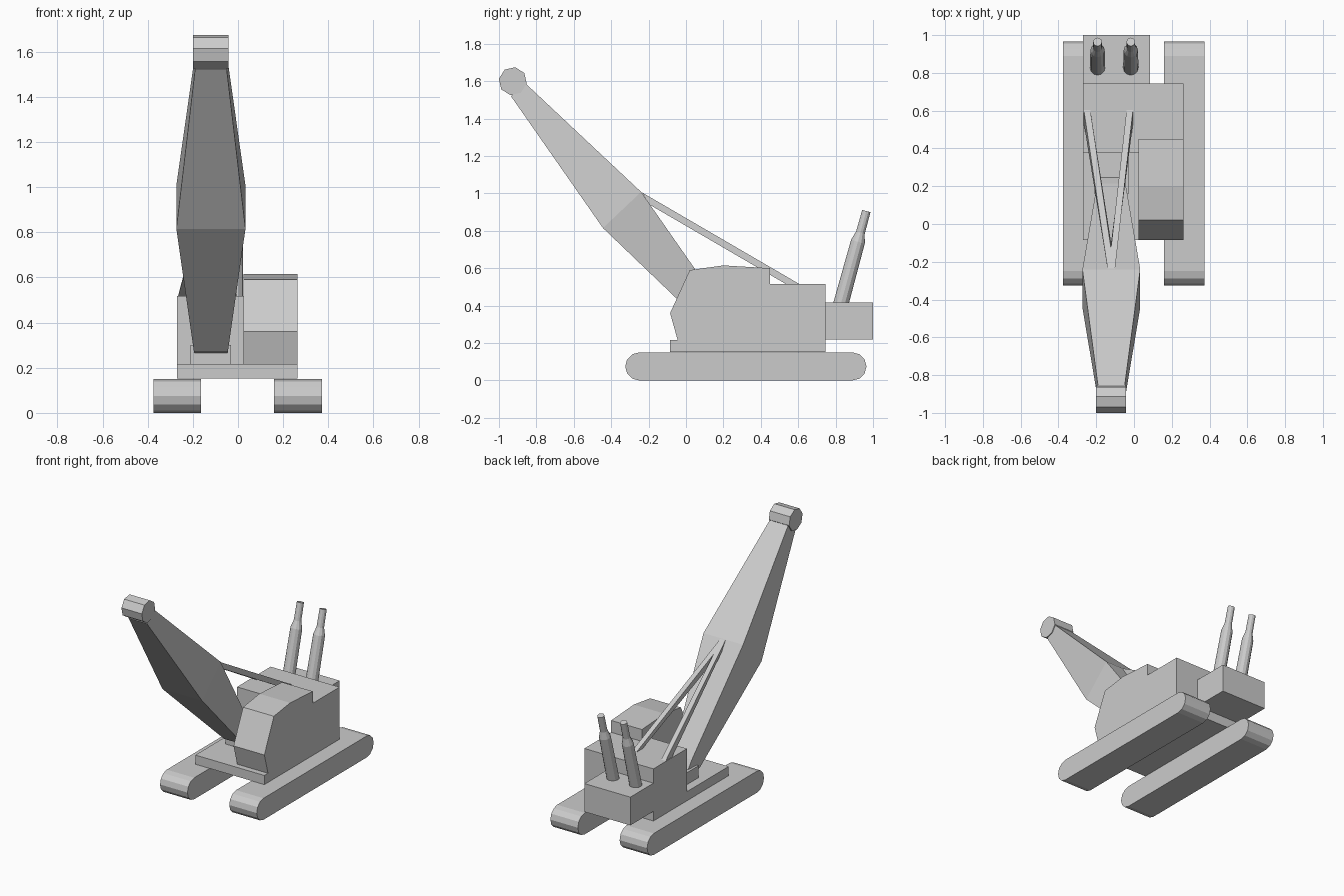
import bpy, bmesh, math
from mathutils import Vector

if "Cube" in bpy.data.objects:
    bpy.data.objects.remove(bpy.data.objects["Cube"])


def make(name, verts, faces):
    me = bpy.data.meshes.new(name)
    me.from_pydata([tuple(v) for v in verts], [], faces)
    bm = bmesh.new()
    bm.from_mesh(me)
    bmesh.ops.recalc_face_normals(bm, faces=bm.faces)
    bm.to_mesh(me)
    bm.free()
    ob = bpy.data.objects.new(name, me)
    bpy.context.collection.objects.link(ob)
    return ob


def loft(name, rings):
    """Skin a list of equal-length rings and cap both ends."""
    n = len(rings[0])
    verts = [v for r in rings for v in r]
    faces = [list(range(n)), list(range(len(verts) - n, len(verts)))]
    for k in range(len(rings) - 1):
        a, b = k * n, (k + 1) * n
        faces += [[a + i, a + (i + 1) % n, b + (i + 1) % n, b + i] for i in range(n)]
    return make(name, verts, faces)


def extrude_x(name, profile, x0, x1):
    return loft(name, [[(x, y, z) for y, z in profile] for x in (x0, x1)])


def box(name, x0, x1, y0, y1, z0, z1):
    return extrude_x(name, [(y0, z0), (y1, z0), (y1, z1), (y0, z1)], x0, x1)


def arc(cy, cz, r, a0, a1, n):
    angles = [math.radians(a0 + (a1 - a0) * i / n) for i in range(n + 1)]
    return [(cy + r * math.cos(a), cz + r * math.sin(a)) for a in angles]


# Crawler tracks
track = arc(0.89, 0.075, 0.075, -90, 90, 6) + arc(-0.25, 0.075, 0.075, 90, 270, 6)
extrude_x("left_track", track, -0.375, -0.163)
extrude_x("right_track", track, 0.16, 0.372)

# Deck, engine housing and rear counterweight
box("deck", -0.27, 0.263, -0.085, 0.745, 0.153, 0.217)
box("engine_housing", -0.27, 0.263, 0.375, 0.745, 0.217, 0.517)
box("counterweight", -0.27, 0.085, 0.745, 1.0, 0.22, 0.417)

# Operator cab
extrude_x("cab", [(-0.045, 0.217), (-0.085, 0.36), (0.02, 0.59), (0.2, 0.615),
                  (0.45, 0.6), (0.45, 0.217)], 0.025, 0.263)

# Boom foot mount
box("boom_mount", -0.21, -0.03, 0.16, 0.375, 0.217, 0.3)

# Boom: sections of upper edge, lower edge and half width
CX = -0.12
sections = [((0.255, 0.285), (0.25, 0.25), 0.068),
            ((0.215, 0.357), (0.125, 0.27), 0.075),
            ((-0.24, 1.008), (-0.444, 0.815), 0.153),
            ((-0.86, 1.59), (-0.936, 1.52), 0.07)]
loft("boom", [[(CX - w, *u), (CX + w, *u), (CX + w, *l), (CX - w, *l)]
              for u, l, w in sections])

# Octagonal boom head
extrude_x("boom_head", arc(-0.926, 1.6, 0.0755, -10, 305, 7), -0.2, -0.043)

# Stay beams joining the boom to the housing
for side, xb, xt in (("left", -0.249, -0.123), ("right", -0.022, -0.117)):
    loft(side + "_stay", [[(x - 0.017, y, z), (x + 0.017, y, z),
                           (x + 0.017, y2, z2), (x - 0.017, y2, z2)]
                          for x, y, z, y2, z2 in ((xb, 0.607, 0.515, 0.535, 0.515),
                                                  (xt, -0.235, 1.005, -0.195, 0.94))])

# Tilted exhaust stacks with narrow necks
start = Vector((0, 0.82, 0.38))
axis = Vector((0, 0.133, 0.485)).normalized()
across = Vector((1, 0, 0))
normal = axis.cross(across)
for side, x in (("left", -0.193), ("right", -0.017)):
    rings = []
    for dist, r in ((0, 0.041), (0.375, 0.038), (0.425, 0.024), (0.545, 0.023)):
        c = start + axis * dist + across * x
        rings.append([c + across * p + normal * q for p, q in arc(0, 0, r, 0, 330, 11)])
    loft(side + "_exhaust_stack", rings)
